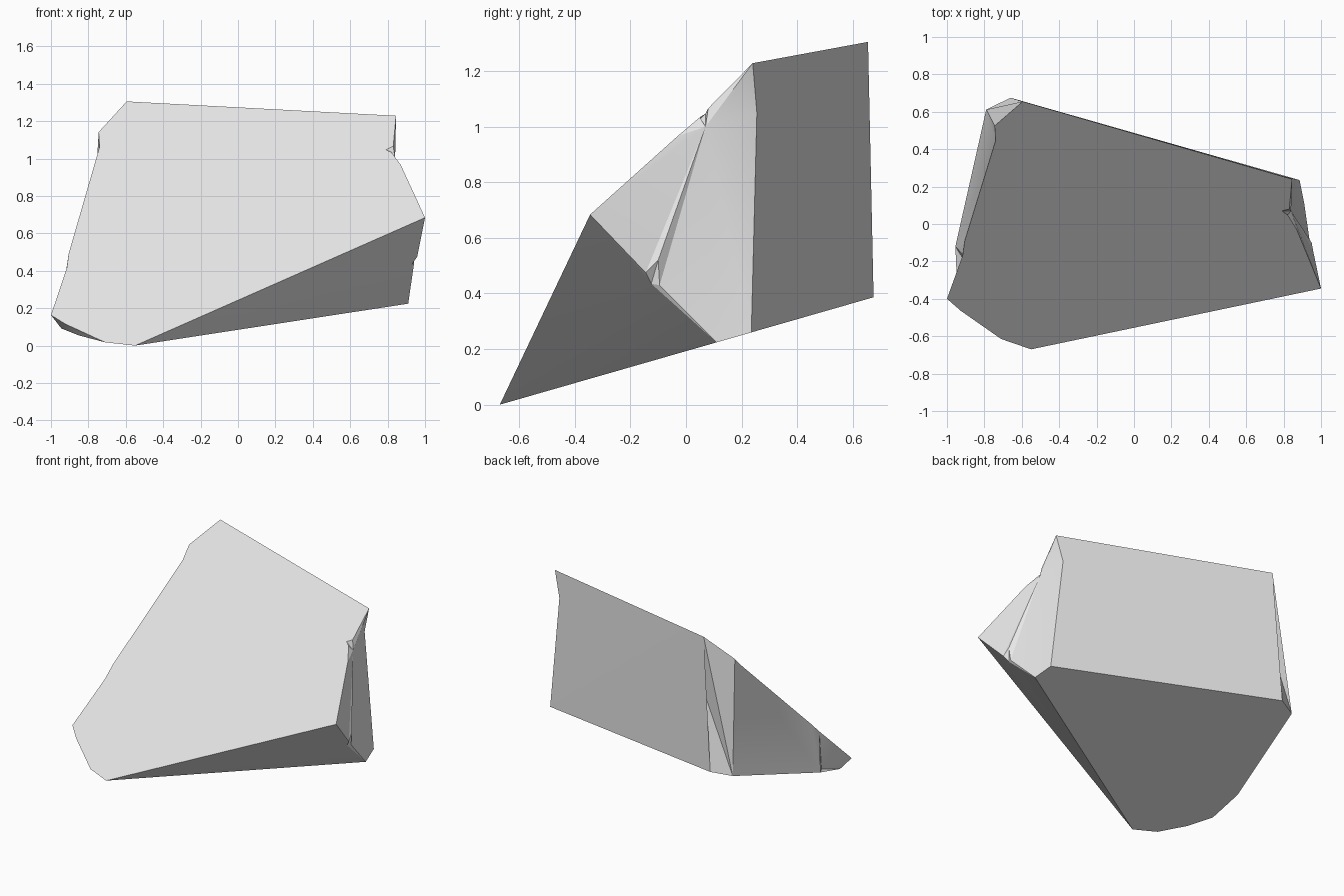
import bpy
import bmesh
import math

cube = bpy.data.objects.get("Cube")
if cube:
    bpy.data.objects.remove(cube, do_unlink=True)


# The shard is bounded by two cleavage planes
def upper_plane(x, y):
    return 0.233 * (x + 0.55) + 0.993 * (y + 0.67)


def lower_plane(x, y):
    return 0.2873 * (y + 0.67)


# Outline of the sloping upper face
upper_outline = {
    "tip": (-0.55, -0.67), "nose": (1.0, -0.345), "chip_low": (0.87, -0.03),
    "chip_lip": (0.82, 0.05), "chip_end": (0.795, -0.01),
    "chip_in": (0.79, 0.07), "chip_high": (0.83, 0.08),
    "peak_left": (0.845, 0.24), "peak_right": (-0.595, 0.655),
    "shoulder": (-0.745, 0.525), "neck": (-0.74, 0.445),
    "ledge": (-0.905, -0.09), "ledge_end": (-0.915, -0.165),
    "point": (-1.0, -0.4), "point_low": (-0.925, -0.465),
    "rim": (-0.71, -0.615),
}

# Outline of the underside, sharing the rim and the tip
lower_outline = {
    "base_left": (0.91, 0.11), "base_back": (0.885, 0.235),
    "base_far": (-0.66, 0.675), "base_corner": (-0.79, 0.612),
    "base_ledge": (-0.955, -0.12), "base_step": (-0.9, -0.21),
    "base_point": (-0.945, -0.35), "base_curve": (-0.85, -0.482),
}

# Points in the broken side walls
wall_points = {
    "back_right": (-0.51, 0.62, 1.05), "back_left": (0.8, 0.255, 1.05),
    "hollow": (0.84, 0.07, 1.0), "nick_top": (0.95, -0.1, 0.52),
    "nick_front": (0.958, -0.145, 0.475), "nick_in": (0.93, -0.125, 0.435),
    "nick_back": (0.94, -0.095, 0.43),
}

bm = bmesh.new()
verts = {}
for name, (x, y) in upper_outline.items():
    verts[name] = bm.verts.new((x, y, upper_plane(x, y)))
for name, (x, y) in lower_outline.items():
    verts[name] = bm.verts.new((x, y, lower_plane(x, y)))
for name, co in wall_points.items():
    verts[name] = bm.verts.new(co)


def face(names):
    return bm.faces.new([verts[n] for n in names])


def fan(centre, ring):
    for a, b in zip(ring, ring[1:] + ring[:1]):
        face((centre, a, b))


# Upper face and underside
face(list(upper_outline))
face(["rim", "tip"] + list(lower_outline))

# Front undercut, back wall and right-hand walls
for names in (
    "tip base_left nick_back nick_in nick_front nose",
    "peak_left peak_right back_right base_far base_back back_left",
    "peak_right shoulder base_corner base_far back_right",
    "shoulder neck ledge base_ledge base_corner",
    "ledge ledge_end base_step base_ledge",
    "ledge_end point base_point base_step",
    "point point_low base_curve base_point",
    "point_low rim base_curve",
    "nick_top nick_front nick_in",
    "nick_top nick_in nick_back",
):
    face(names.split())

# Chipped left wall
fan("hollow", "peak_left chip_high chip_in chip_end chip_lip chip_low nose "
    "nick_front nick_top nick_back base_left base_back back_left".split())

bmesh.ops.triangulate(bm, faces=bm.faces[:])
bmesh.ops.recalc_face_normals(bm, faces=bm.faces[:])
mesh = bpy.data.meshes.new("rock_shard")
bm.to_mesh(mesh)
bm.free()

# Plain stone colour
stone = bpy.data.materials.new("light_grey_stone")
stone.use_nodes = True
colour = (0.8, 0.8, 0.8, 1.0)
stone.diffuse_color = colour
stone.node_tree.nodes["Principled BSDF"].inputs["Base Color"].default_value = colour
mesh.materials.append(stone)

shard = bpy.data.objects.new("rock_shard", mesh)
bpy.context.collection.objects.link(shard)
bpy.ops.object.select_all(action="DESELECT")
shard.select_set(True)
bpy.context.view_layer.objects.active = shard
bpy.ops.object.shade_smooth_by_angle(angle=math.radians(20))
